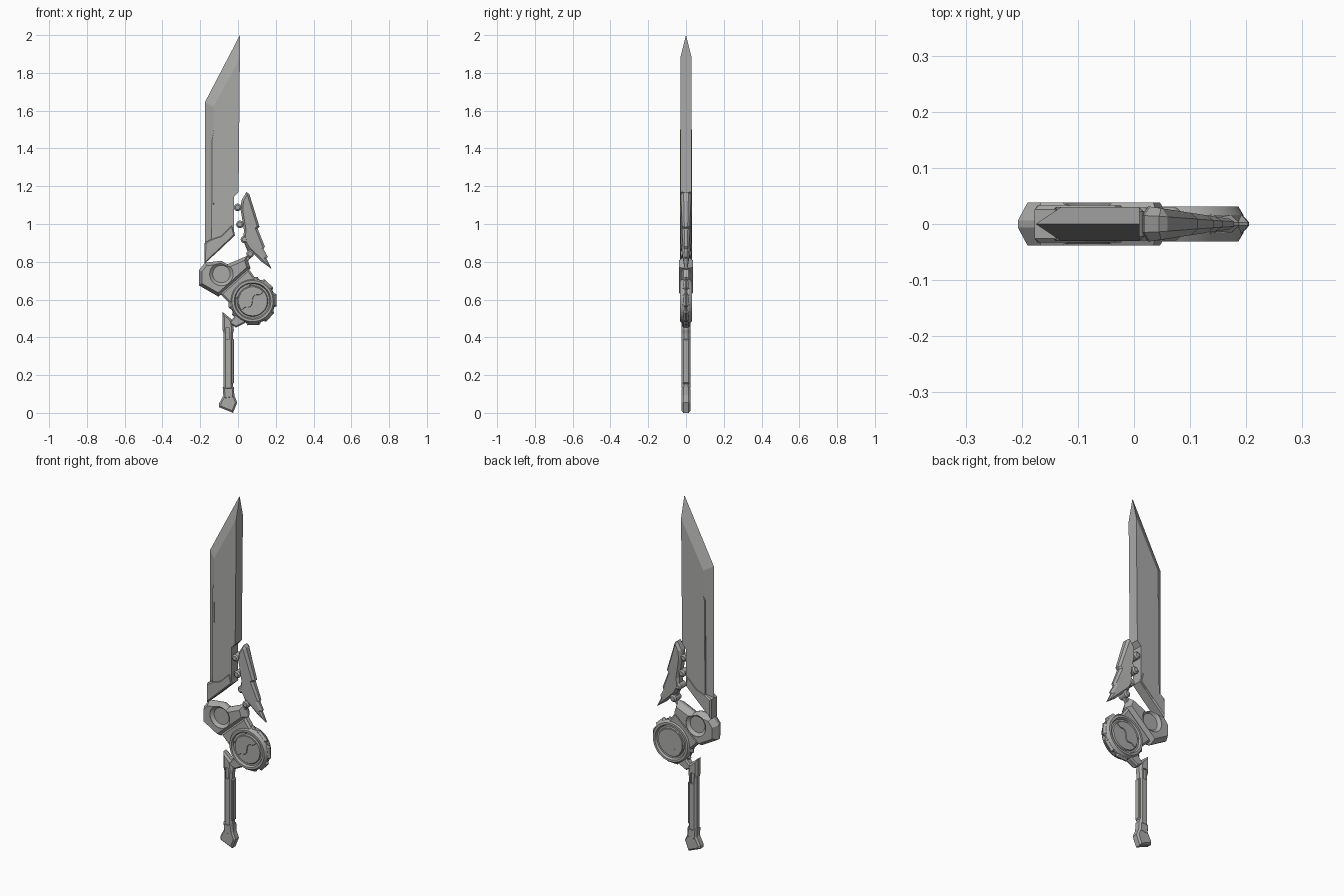
import bpy, bmesh, math

if "Cube" in bpy.data.objects:
    bpy.data.objects.remove(bpy.data.objects["Cube"])

steel = bpy.data.materials.new("steel_grey")
steel.diffuse_color = (0.40, 0.40, 0.395, 1)
steel.use_nodes = True
steel.node_tree.nodes["Principled BSDF"].inputs["Base Color"].default_value = steel.diffuse_color


def finish(name, bm, smooth=False):
    bmesh.ops.remove_doubles(bm, verts=bm.verts, dist=1e-5)
    bmesh.ops.recalc_face_normals(bm, faces=bm.faces)
    me = bpy.data.meshes.new(name)
    bm.to_mesh(me)
    bm.free()
    me.materials.append(steel)
    ob = bpy.data.objects.new(name, me)
    bpy.context.collection.objects.link(ob)
    if smooth:
        bpy.ops.object.select_all(action='DESELECT')
        ob.select_set(True)
        bpy.context.view_layer.objects.active = ob
        bpy.ops.object.shade_smooth_by_angle(angle=math.radians(25))
    return ob


def loft(name, layers):
    """Skin a stack of (x, z) outlines, each placed at its own y."""
    bm = bmesh.new()
    rows = [[bm.verts.new((x, y, z)) for x, z in pts] for pts, y in layers]
    n = len(rows[0])
    for a, b in zip(rows, rows[1:]):
        for i in range(n):
            j = (i + 1) % n
            bm.faces.new((a[i], a[j], b[j], b[i]))
    bm.faces.new(rows[0])
    bm.faces.new(rows[-1])
    return finish(name, bm)


def inset(pts, d):
    """Mitred inward offset of a polygon."""
    n = len(pts)
    area = sum(pts[i - 1][0] * pts[i][1] - pts[i][0] * pts[i - 1][1] for i in range(n))
    s = 1 if area > 0 else -1
    out = []
    for i in range(n):
        normals = []
        for a, b in ((pts[i - 1], pts[i]), (pts[i], pts[(i + 1) % n])):
            dx, dz = b[0] - a[0], b[1] - a[1]
            l = math.hypot(dx, dz)
            normals.append((-dz / l * s, dx / l * s))
        mx, mz = normals[0][0] + normals[1][0], normals[0][1] + normals[1][1]
        k = 2 * d / max(mx * mx + mz * mz, 0.9)
        out.append((pts[i][0] + mx * k, pts[i][1] + mz * k))
    return out


def plate(name, pts, h, edge=0.0, d=0.006):
    """Double-sided bevelled plate of half thickness h and rim half thickness edge."""
    small = inset(pts, d)
    mid = [(pts, -edge), (pts, edge)] if edge > 0 else [(pts, 0)]
    return loft(name, [(small, -h)] + mid + [(small, h)])


def lathe(name, c, profile, seg=48):
    """Revolve (r, y) points about the y axis through c = (x, z)."""
    bm = bmesh.new()
    rows = []
    for r, y in profile:
        if r == 0:
            rows.append([bm.verts.new((c[0], y, c[1]))] * seg)
        else:
            rows.append([bm.verts.new((c[0] + r * math.cos(i * math.tau / seg), y,
                                       c[1] + r * math.sin(i * math.tau / seg))) for i in range(seg)])
    for a, b in zip(rows, rows[1:]):
        for i in range(seg):
            j = (i + 1) % seg
            quad = list(dict.fromkeys((a[i], a[j], b[j], b[i])))
            bm.faces.new(quad)
    return finish(name, bm, True)


def both(profile):
    return [(r, -y) for r, y in profile] + [(r, y) for r, y in reversed(profile)]


def cut(ob, cutter):
    m = ob.modifiers.new("cut", 'BOOLEAN')
    m.operation = 'DIFFERENCE'
    m.solver = 'EXACT'
    m.object = cutter
    bpy.context.view_layer.objects.active = ob
    bpy.ops.object.modifier_apply(modifier=m.name)
    bpy.data.objects.remove(cutter)


# Blade: flat spine, sharpened left side and slanted tip
base = [(-0.10, 0.865), (-0.02, 0.94), (-0.02, 1.145), (0.003, 1.17)]
rim = [(0.01, 2.0), (-0.175, 1.645), (-0.175, 0.83)] + base
flat = [(0.01, 1.88), (-0.13, 1.62), (-0.13, 0.85)] + base
loft("blade", [(flat, -0.03), (rim, 0), (flat, 0.03)])
plate("blade_edge_strip", [(-0.127, 1.5), (-0.139, 1.45), (-0.142, 0.91), (-0.127, 0.92)],
      0.0305, 0.028, 0.002)
plate("blade_base", [(-0.177, 0.90), (-0.135, 0.925), (-0.09, 0.94), (-0.03, 1.0), (-0.016, 0.94),
                     (-0.10, 0.86), (-0.177, 0.79)], 0.033, 0.026, 0.007)

# Hexagonal housing with a round recess on both faces
housing = plate("hex_housing", [(-0.207, 0.755), (-0.175, 0.795), (-0.09, 0.805), (-0.055, 0.787),
                                (0.045, 0.83), (0.066, 0.765), (-0.103, 0.615), (-0.207, 0.675)],
                0.038, 0.006, 0.017)
hub = (-0.088, 0.735)
for s in (-1, 1):
    cut(housing, lathe("recess_cutter", hub, [(0, s * 0.06), (0.062, s * 0.06), (0.062, s * 0.036),
                                              (0.046, s * 0.022), (0, s * 0.022)]))
plate("housing_link", [(-0.095, 0.63), (0.055, 0.765), (0.10, 0.70), (-0.035, 0.57)], 0.022, 0.012, 0.01)

# Lobed gear wheel: eight flat teeth around a raised ring
gear = (0.077, 0.592)
lobes = []
for i in range(8):
    for off, r in ((-15, 0.131), (13, 0.131), (19, 0.12), (26, 0.12)):
        a = math.radians(i * 45 + off + 3)
        lobes.append((gear[0] + r * math.cos(a), gear[1] + r * math.sin(a)))
plate("gear_wheel", lobes, 0.018, 0.003, 0.013)
lathe("gear_ring", gear, both([(0, 0.026), (0.078, 0.026), (0.082, 0.019), (0.091, 0.019),
                               (0.097, 0.031), (0.109, 0.031), (0.118, 0.016)]))

# Raised half disc with a wavy split line
half = []
for i in range(25):
    a = math.radians(40 + i * 7.5)
    half.append((gear[0] + 0.076 * math.cos(a), gear[1] + 0.076 * math.sin(a)))
ca, sa = math.cos(math.radians(40)), math.sin(math.radians(40))
for i in range(1, 16):
    t = -0.076 + 0.152 * i / 16
    w = 0.016 * math.sin(math.pi * t / 0.05) if abs(t) < 0.05 else 0
    half.append((gear[0] + t * ca - w * sa, gear[1] + t * sa + w * ca))
plate("gear_half_disc", half, 0.030, 0.028, 0.0015)

# Side wing: serrated fin, thinner towards its outer tip
wing = plate("side_wing", [(0.045, 1.17), (0.06, 1.158), (0.114, 0.985), (0.104, 0.975), (0.142, 0.88),
                           (0.135, 0.868), (0.158, 0.826), (0.151, 0.818), (0.178, 0.762),
                           (0.125, 0.80), (0.05, 0.872), (0.026, 0.918), (0.032, 0.965),
                           (0.014, 1.075), (0.018, 1.125)], 0.031, 0.015, 0.011)
for v in wing.data.vertices:
    v.co.y *= 1 - 0.7 * min(1, max(0, (v.co.x - 0.03) / 0.14))

# Row of round studs along the wing
for i, c in enumerate([(-0.002, 1.088), (0.01, 0.998), (0.034, 0.918), (0.064, 0.842)]):
    lathe("wing_stud_%d" % (i + 1), c, both([(0, 0.029), (0.012, 0.029), (0.02, 0.022)]), 20)
plate("wing_brace", [(0.02, 0.93), (0.045, 0.915), (0.075, 0.83), (0.05, 0.80), (0.04, 0.815),
                     (0.055, 0.845)], 0.012, 0.008, 0.003)

# Handle with slot, link to the gear, grip panel and pommel
plate("handle_link", [(-0.05, 0.475), (0.003, 0.535), (0.05, 0.50), (0.035, 0.475), (-0.01, 0.452)],
      0.021, 0.012, 0.007)
handle = plate("handle", [(-0.082, 0.535), (-0.03, 0.492), (-0.022, 0.44), (-0.026, 0.42),
                          (-0.026, 0.12), (-0.076, 0.12), (-0.076, 0.42), (-0.082, 0.44)],
               0.023, 0.011, 0.011)
for s in (-1, 1):
    y = sorted((s * 0.014, s * 0.04))
    slot = [(-0.066, 0.45), (-0.044, 0.45), (-0.044, 0.39), (-0.066, 0.39)]
    cut(handle, loft("slot_cutter", [(slot, y[0]), (slot, y[1])]))
plate("grip_panel", [(-0.035, 0.40), (-0.02, 0.385), (-0.02, 0.16), (-0.035, 0.145)], 0.016, 0.012, 0.003)
plate("pommel_collar", [(-0.081, 0.137), (-0.021, 0.137), (-0.019, 0.078), (-0.076, 0.07)],
      0.024, 0.014, 0.009)
plate("pommel", [(-0.076, 0.095), (-0.02, 0.095), (-0.004, 0.055), (-0.026, 0.0), (-0.10, 0.03),
                 (-0.10, 0.05)], 0.023, 0.014, 0.009)
